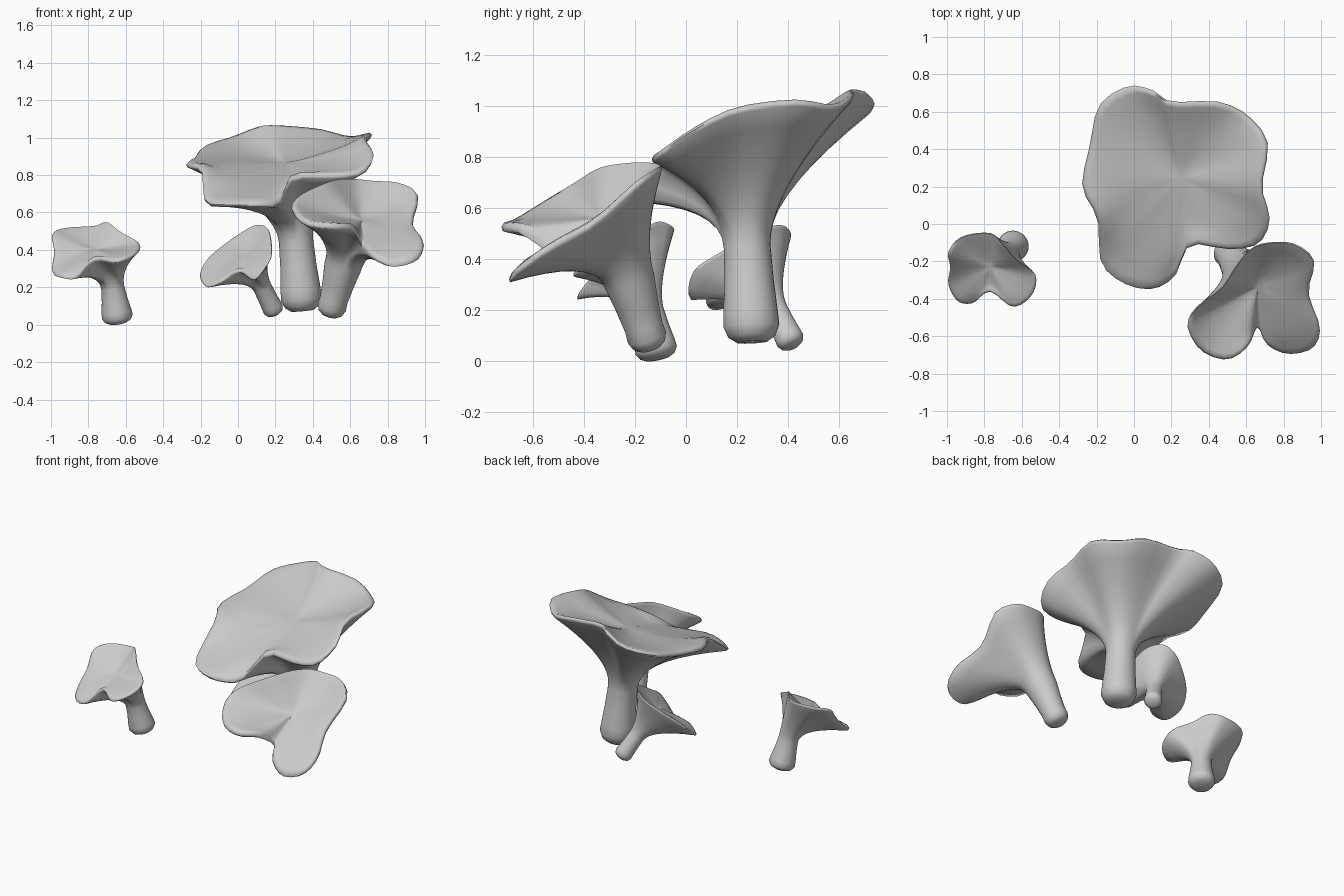
import bpy
import bmesh
import math
from mathutils import Vector

SEGMENTS = 48
FLARE_STEPS = 9
TOP_STEPS = 8

default_cube = bpy.data.objects.get("Cube")
if default_cube:
    bpy.data.objects.remove(default_cube, do_unlink=True)

# Single plain grey for every mushroom
grey = bpy.data.materials.new("plain_grey")
grey.use_nodes = True
shade = (0.6, 0.6, 0.6, 1)
grey.diffuse_color = shade
grey.node_tree.nodes["Principled BSDF"].inputs["Base Color"].default_value = shade


def smooth_loop(points, count):
    """Sample a closed Catmull-Rom curve through the given points."""
    points = [Vector(p) for p in points]
    total = len(points)
    samples = []
    for step in range(count):
        position = step * total / count
        index = int(position)
        t = position - index
        a, b, c, d = (points[(index + k) % total] for k in (-1, 0, 1, 2))
        samples.append(0.5 * (2 * b + (c - a) * t + (2 * a - 5 * b + 4 * c - d) * t ** 2
                              + (3 * b - a - 3 * c + d) * t ** 3))
    return samples


def mushroom(name, foot, neck, foot_radius, neck_radius, reach, centre, rim_points):
    """Loft a stem from foot to neck, flare it to a wavy rim, then close the dished top."""
    foot, neck, centre = Vector(foot), Vector(neck), Vector(centre)
    axis = (neck - foot).normalized()
    tilt = Vector((0, 0, 1)).rotation_difference(axis)
    rim = smooth_loop(rim_points, SEGMENTS)
    angles = [math.atan2(p.y - centre.y, p.x - centre.x) for p in rim]

    def circle(middle, radius):
        return [middle + tilt @ Vector((math.cos(a) * radius, math.sin(a) * radius, 0))
                for a in angles]

    # Bulbous foot and slightly waisted stem
    rings = []
    for along, width in ((0, 0.55), (0.06, 0.84), (0.17, 1), (0.32, 0.97)):
        rings.append(circle(foot.lerp(neck, along), foot_radius * width))
    rings.append(circle(foot.lerp(neck, 0.65), (foot_radius + neck_radius) * 0.48))
    neck_ring = circle(neck, neck_radius)

    # Underside sweeping out from the stem to the rim
    for step in range(FLARE_STEPS + 1):
        t = step / FLARE_STEPS
        rings.append([n * (1 - t) ** 2 + (n + axis * reach) * 2 * t * (1 - t) + r * t ** 2
                      for n, r in zip(neck_ring, rim)])

    # Thick rounded lip
    lip = neck_radius * 0.35
    for inward, rise in ((-0.012, 0.45), (0.015, 0.9)):
        rings.append([r.lerp(centre, inward) + Vector((0, 0, lip * rise)) for r in rim])

    # Gently dished top
    first_top = len(rings)
    for step in range(TOP_STEPS):
        inward = 0.07 + 0.88 * step / TOP_STEPS
        ring = []
        for r in rim:
            p = r.lerp(centre, inward)
            p.z = centre.z + (r.z + lip - centre.z) * (1 - inward) ** 1.15
            ring.append(p)
        rings.append(ring)

    bm = bmesh.new()
    loops = [[bm.verts.new(p) for p in ring] for ring in rings]
    for low, high in zip(loops, loops[1:]):
        for i in range(SEGMENTS):
            j = (i + 1) % SEGMENTS
            bm.faces.new((low[i], low[j], high[j], high[i]))
    for loop, tip in ((loops[0], foot), (loops[-1], centre)):
        middle = bm.verts.new(tip)
        for i in range(SEGMENTS):
            bm.faces.new((loop[i], loop[(i + 1) % SEGMENTS], middle))

    # Relax the heights of the top so no creases radiate from its centre
    top_verts = [v for loop in loops[first_top + 1:] for v in loop] + [middle]
    for _ in range(25):
        bmesh.ops.smooth_vert(bm, verts=top_verts, factor=0.5, use_axis_z=True)

    bmesh.ops.recalc_face_normals(bm, faces=bm.faces[:])
    mesh = bpy.data.meshes.new(name)
    bm.to_mesh(mesh)
    bm.free()
    mesh.materials.append(grey)
    obj = bpy.data.objects.new(name, mesh)
    bpy.context.collection.objects.link(obj)
    bpy.ops.object.select_all(action="DESELECT")
    obj.select_set(True)
    bpy.context.view_layer.objects.active = obj
    bpy.ops.object.shade_smooth_by_angle(angle=math.radians(70))


# Rims run counter-clockwise seen from above
mushroom(
    "large_mushroom", (.345, .26, .075), (.31, .24, .45), .11, .092, .19, (.25, .25, .86),
    [(.71, .43, 1), (.6, .58, .98), (.44, .65, 1.02), (.2, .65, 1.04), (.1, .71, 1.03),
     (-.03, .73, .98), (-.18, .63, .93), (-.23, .42, .87), (-.27, .2, .84),
     (-.19, .03, .81), (-.17, -.2, .65), (-.05, -.31, .63), (.1, -.34, .63),
     (.22, -.27, .64), (.3, -.11, .77), (.5, -.13, .78), (.66, -.1, .8),
     (.72, .03, .89), (.68, .2, .97)])

mushroom(
    "medium_mushroom", (.49, -.14, .05), (.56, -.22, .31), .078, .1, .15, (.66, -.34, .55),
    [(.96, -.2, .67), (.93, -.37, .52), (.99, -.55, .42), (.95, -.66, .34),
     (.82, -.69, .31), (.71, -.64, .36), (.66, -.55, .42), (.61, -.65, .5),
     (.5, -.72, .51), (.36, -.67, .53), (.29, -.54, .61), (.34, -.44, .67),
     (.47, -.34, .73), (.55, -.22, .75), (.63, -.13, .75), (.73, -.1, .74),
     (.86, -.11, .73)])

mushroom(
    "left_mushroom", (-.64, -.11, .01), (-.67, -.15, .2), .083, .062, .1, (-.77, -.23, .4),
    [(-.53, -.27, .42), (-.55, -.38, .37), (-.65, -.44, .33), (-.77, -.36, .34),
     (-.86, -.42, .25), (-.94, -.41, .25), (-.99, -.32, .28), (-.98, -.23, .38),
     (-.99, -.15, .47), (-.92, -.07, .5), (-.77, -.05, .51), (-.7, -.11, .53),
     (-.63, -.19, .48)])

mushroom(
    "small_mushroom", (.2, .42, .06), (.13, .35, .2), .056, .05, .09, (.04, .24, .37),
    [(.18, .13, .41), (.17, .03, .34), (.09, .02, .24), (.01, .12, .28),
     (-.08, .08, .23), (-.16, .12, .2), (-.2, .22, .25), (-.17, .3, .33),
     (-.08, .37, .41), (.02, .41, .48), (.1, .38, .52), (.16, .28, .5)])
